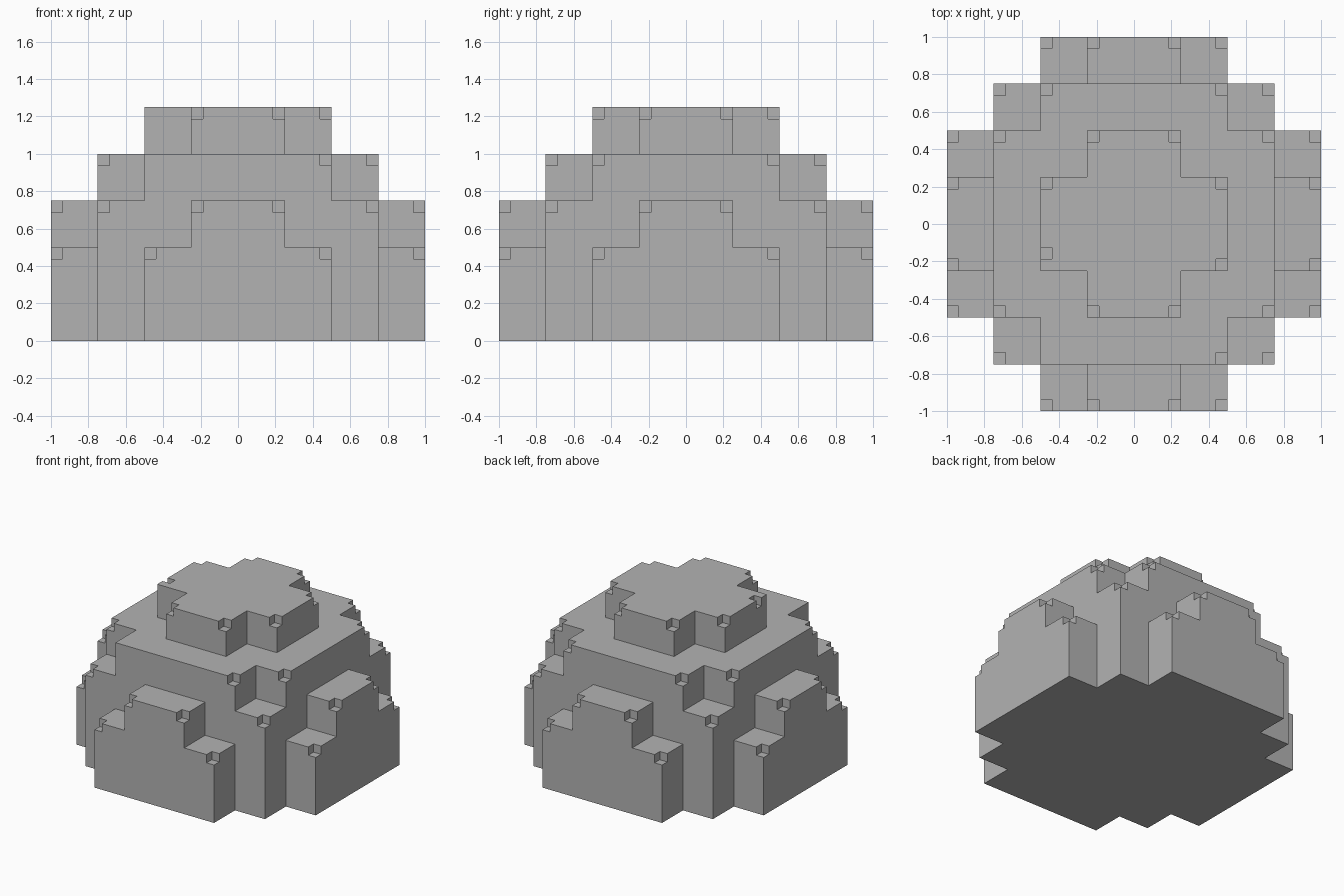
import bpy, bmesh
from mathutils import Vector
from itertools import product

cube = bpy.data.objects.get("Cube")
if cube:
    bpy.data.objects.remove(cube)

BLOCK = 0.25          # large step size
FINE = BLOCK / 4      # size of the corner notches

# One quadrant of column heights, in blocks, from the centre outwards
HEIGHTS = [[5, 5, 4, 3],
           [5, 4, 4, 2],
           [4, 4, 3, 0],
           [3, 2, 0, 0]]


def ring(n):
    """Fine cell index from -16 to 15 as distance from the centre, in fine cells."""
    return n if n >= 0 else -1 - n


def height(a, b):
    return HEIGHTS[a][b] if max(a, b) < 4 else 0


def notched(i, j, k):
    """True where a small cube is cut from an exposed top corner."""
    if i < 0 and j < 0:
        # the two irregular corners
        if (ring(i) // 4, ring(j) // 4, k // 4) == (1, 2, 3):
            return False
        if (ring(i) // 4, ring(j) // 4, k // 4) == (1, 0, 4):
            return ring(i) % 4 == 3 and ring(j) == 2 and k % 4 == 3
    a, b = ring(i), ring(j)
    if (a % 4, b % 4, k % 4) != (3, 3, 3):
        return False
    a, b, top = a // 4, b // 4, k // 4 + 1
    return height(a, b) == top > max(height(a + 1, b), height(a, b + 1))


def solid(i, j, k):
    a, b = ring(i) // 4, ring(j) // 4
    return 0 <= k < 4 * height(a, b) and not notched(i, j, k)


# Outer skin of the stepped mound
bm = bmesh.new()
corners = {}


def vert(p):
    if p not in corners:
        corners[p] = bm.verts.new(Vector(p) * FINE)
    return corners[p]


for cell in product(range(-16, 16), range(-16, 16), range(20)):
    if not solid(*cell):
        continue
    for axis, side in product(range(3), (0, 1)):
        beside = list(cell)
        beside[axis] += 2 * side - 1
        if solid(*beside):
            continue
        u, v = (axis + 1) % 3, (axis + 2) % 3
        quad = []
        for du, dv in ((0, 0), (1, 0), (1, 1), (0, 1)):
            p = list(cell)
            p[axis] += side
            p[u] += du
            p[v] += dv
            quad.append(vert(tuple(p)))
        bm.faces.new(quad if side else quad[::-1])

# Merge the flat areas into large clean faces
bmesh.ops.dissolve_limit(bm, angle_limit=0.01, verts=bm.verts, edges=bm.edges)
mesh = bpy.data.meshes.new("stepped_mound")
bm.to_mesh(mesh)
bm.free()

# Plain grey finish
grey = bpy.data.materials.new("plain_grey")
grey.use_nodes = True
colour = (0.45, 0.45, 0.45, 1)
grey.diffuse_color = colour
grey.node_tree.nodes["Principled BSDF"].inputs["Base Color"].default_value = colour
mesh.materials.append(grey)
mound = bpy.data.objects.new("stepped_mound", mesh)
bpy.context.collection.objects.link(mound)
